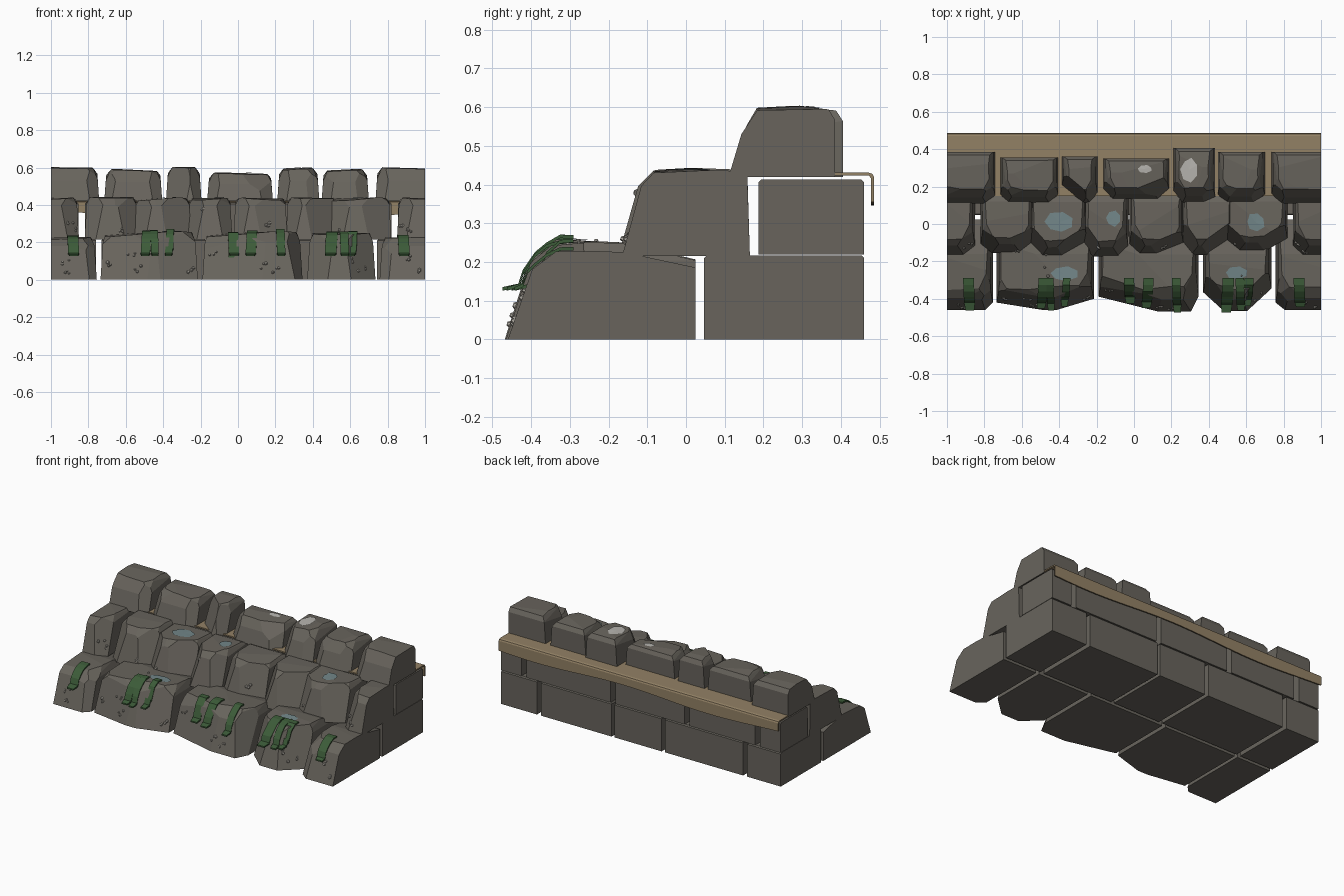
import bpy, bmesh, math, random
from mathutils import Vector
from mathutils.bvhtree import BVHTree

if "Cube" in bpy.data.objects:
    bpy.data.objects.remove(bpy.data.objects["Cube"])

random.seed(7)
trees = []


def material(name, rgb):
    m = bpy.data.materials.new(name)
    m.diffuse_color = (*rgb, 1)
    m.use_nodes = True
    m.node_tree.nodes["Principled BSDF"].inputs["Base Color"].default_value = m.diffuse_color
    return m


STONE = material("grey stone", (0.138, 0.127, 0.108))
SAND = material("sand", (0.29, 0.22, 0.13))
WEED = material("seaweed green", (0.045, 0.105, 0.04))
WATER = material("pool water", (0.17, 0.24, 0.25))
PALE = material("pale stain", (0.47, 0.46, 0.43))
SHELL = material("barnacle shell", (0.38, 0.36, 0.32))


def finish(name, bm, mat):
    bmesh.ops.recalc_face_normals(bm, faces=bm.faces)
    me = bpy.data.meshes.new(name)
    bm.to_mesh(me)
    bm.free()
    me.materials.append(mat)
    ob = bpy.data.objects.new(name, me)
    bpy.context.collection.objects.link(ob)
    return ob


def cut(bm, co, no):
    geom = bm.verts[:] + bm.edges[:] + bm.faces[:]
    bmesh.ops.bisect_plane(bm, geom=geom, dist=1e-5, plane_co=co,
                           plane_no=Vector(no).normalized(), clear_outer=True)
    bmesh.ops.holes_fill(bm, edges=bm.edges[:], sides=0)


def rock(name, prof, x0, x1, yf, yb, z0, z1, left=None, right=None):
    """Profile swept in x, with corners and top sliced into facets."""
    bm = bmesh.new()
    for x, s in ((x0, 1), (x1, -1)):
        end = abs(abs(x) - 1) < 1e-6
        for u, v, inset in prof:
            bm.verts.new((x + (0 if end else s * inset),
                          yf + u * (yb - yf), z0 + v * (z1 - z0)))
    bmesh.ops.convex_hull(bm, input=bm.verts[:])
    bmesh.ops.dissolve_limit(bm, angle_limit=0.02, verts=bm.verts[:], edges=bm.edges[:])
    # front corner slices: (distance along x, distance along y)
    for c, x, s in ((left, x0, -1), (right, x1, 1)):
        if c:
            dx, dy = c
            n = Vector((s * dy, -dx, 0)).normalized()
            n.z = 0.33
            cut(bm, (x, yf + dy, z0), n)
            n2 = Vector((s * 0.6, -0.35, 0.75))
            cut(bm, (x - s * 0.055, yf + 0.3 * (yb - yf), z1 - 0.012), n2)
    # broken top and shoulder facets
    xc, d = (x0 + x1) / 2, yb - yf
    r = random.uniform
    cut(bm, (xc, yf + 0.45 * d, z1 - 0.006), (r(-.1, .1), r(-.08, .0), 1))
    cut(bm, (xc, yf + 0.2 * d, z1 - 0.02), (r(-.35, .35), -0.8, 0.75))
    trees.append(BVHTree.FromBMesh(bm))
    finish(name, bm, STONE)


# Lower front boulders
LOW = [(0, 0, 0), (.13, .78, .012), (.27, 1, .04), (.62, .97, .03), (1, .8, .015), (1, 0, 0)]
for i, (a, b, yf, zt, l, r) in enumerate([
        (-1, -.755, -.46, .232, None, (.04, .04)),
        (-.735, -.215, -.46, .258, (.25, .04), (.2, .06)),
        (-.19, .345, -.468, .258, (.32, .08), (.04, .08)),
        (.37, .735, -.465, .255, (.11, .10), (.13, .12)),
        (.757, 1, -.46, .232, (.05, .04), None)]):
    rock(f"lower_boulder_{i + 1}", LOW, a, b, yf, .025, 0, zt, l, r)

# Middle boulders
MID = [(0, 0, 0), (.15, .8, .01), (.28, 1, .035), (.86, .97, .025), (.98, .9, .012), (1, 0, 0)]
for i, (a, b, yf, zt, l, r) in enumerate([
        (-1, -.85, -.165, .442, None, (.06, .05)),
        (-.82, -.535, -.155, .446, (.06, .05), (.07, .06)),
        (-.555, -.25, -.175, .44, (.06, .07), (.13, .08)),
        (-.27, -.03, -.175, .44, (.05, .07), (.05, .05)),
        (-.025, .265, -.165, .44, (.05, .05), (.14, .06)),
        (.255, .535, -.165, .442, (.05, .07), (.14, .10)),
        (.47, .82, -.145, .44, (.09, .08), (.12, .07)),
        (.85, 1, -.165, .442, (.05, .05), None)]):
    rock(f"middle_boulder_{i + 1}", MID, a, b, yf, .165, .215, zt, l, r)

# Crest boulders
TOP = [(0, 0, 0), (.12, .6, .008), (.28, .96, .035), (.65, 1, .04), (.94, .95, .03), (1, .8, .01), (1, 0, 0)]
for i, (a, b, yf, yb, zt, l, r) in enumerate([
        (-1, -.742, .11, .385, .603, None, (.05, .04)),
        (-.715, -.405, .115, .355, .592, (.04, .04), (.05, .04)),
        (-.385, -.195, .115, .36, .606, (.11, .09), (.04, .05)),
        (-.165, .187, .135, .35, .573, (.05, .05), (.06, .05)),
        (.21, .435, .115, .405, .6, (.05, .06), (.06, .03)),
        (.447, .7, .115, .385, .592, (.05, .04), (.06, .04)),
        (.735, 1, .11, .385, .603, (.05, .05), None)]):
    rock(f"crest_boulder_{i + 1}", TOP, a, b, yf, yb, .42, zt, l, r)


# Squared backing blocks
def block_row(name, splits, y0, y1, z0, z1):
    edges = [-1] + [e for s, w in splits for e in (s - w, s + w)] + [1]
    for i in range(0, len(edges), 2):
        bm = bmesh.new()
        bmesh.ops.create_cube(bm, size=1)
        lo, hi = Vector((edges[i], y0, z0)), Vector((edges[i + 1], y1, z1))
        for v in bm.verts:
            v.co = Vector(lo[k] + (v.co[k] + .5) * (hi[k] - lo[k]) for k in range(3))
        top = [e for e in bm.edges if all(v.co.z > z1 - .001 for v in e.verts)
               and not all(abs(abs(v.co.x) - 1) < .001 for v in e.verts)]
        bmesh.ops.bevel(bm, geom=top, offset=.007, segments=1, affect='EDGES')
        finish(f"{name}_{i // 2 + 1}", bm, STONE)


block_row("lower_back_block", [(-.745, .014), (-.16, .012), (.2, .01), (.73, .014)], .047, .46, 0, .217)
block_row("middle_back_block", [(-.835, .018), (-.33, .018), (.2, .018), (.838, .018)], .187, .46, .219, .413)

# Sand sheet with a lip hanging over the back, its lower edge wavy
bm = bmesh.new()
rows = []
N = 32
for i in range(N + 1):
    x = -1 + 2 * i / N
    zb = .358 + .012 * math.sin(x * 5 + 1)
    prof = [(.15, .431), (.47, .431), (.482, .427), (.486, .418), (.486, zb),
            (.478, zb), (.478, .416), (.472, .423), (.15, .423)]
    rows.append([bm.verts.new((x, y, z)) for y, z in prof])
for p, q in zip(rows, rows[1:]):
    for k in range(9):
        bm.faces.new((p[k], p[k - 1], q[k - 1], q[k]))
bm.faces.new(rows[0])
bm.faces.new(rows[-1])
finish("sand_sheet", bm, SAND)


def hit(origin, direction):
    best = None
    for t in trees:
        co, no, _, dist = t.ray_cast(Vector(origin), Vector(direction))
        if co and (best is None or dist < best[2]):
            best = (co, no, dist)
    return best


# Seaweed straps draped over the lower boulders
for i, (x, w) in enumerate([(-.885, .058), (-.485, .05), (-.45, .04), (-.36, .04), (-.027, .055), (.078, .055),
                            (.225, .045), (.505, .062), (.565, .045), (.615, .05), (.882, .058)]):
    bm = bmesh.new()
    path = []
    for y in (-.29, -.325, -.36, -.39):
        h = hit((x, y, 1), (0, 0, -1))
        path.append((y, h[0].z + .004 if h else .2))
    for z in (.17, .135):
        h = hit((x, -1, z), (0, 1, 0))
        path.append(((h[0].y if h else -.42) - .008, z))
    path.append((path[-1][0] - random.uniform(.02, .045), .126))
    prev = None
    for k, (y, z) in enumerate(path):
        sx = x - .012 * k / 6 * (1 if i % 2 else -.6)
        hw = w / 2 * (.8 if k == 6 else 1)
        ring = [bm.verts.new((sx + a * hw, y, z + b)) for a, b in ((-1, 0), (1, 0), (1, .009), (-1, .009))]
        if prev:
            for n in range(4):
                bm.faces.new((prev[n - 1], prev[n], ring[n], ring[n - 1]))
        else:
            bm.faces.new(ring)
        prev = ring
    bm.faces.new(prev)
    finish(f"seaweed_strap_{i + 1}", bm, WEED)

# Tide pools and pale stains laid on the tops
for name, mat, x, y, rx, ry in [
        ("tide_pool_1", WATER, -.40, .01, .075, .055), ("tide_pool_2", WATER, -.11, .03, .045, .045),
        ("tide_pool_3", WATER, .65, .01, .05, .05), ("tide_pool_4", WATER, -.375, -.265, .075, .038),
        ("tide_pool_5", WATER, .55, -.26, .065, .038), ("pale_stain_1", PALE, .06, .295, .04, .022),
        ("pale_stain_2", PALE, .295, .29, .045, .065)]:
    bm = bmesh.new()
    ring = []
    for k in range(7):
        a = k * math.tau / 7 + .4
        s = random.uniform(.85, 1.1)
        px, py = x + rx * s * math.cos(a), y + ry * s * math.sin(a)
        ring.append(bm.verts.new((px, py, hit((px, py, 1), (0, 0, -1))[0].z + .004)))
    mid = bm.verts.new((x, y, hit((x, y, 1), (0, 0, -1))[0].z + .004))
    for k in range(7):
        bm.faces.new((ring[k - 1], ring[k], mid))
    finish(name, bm, mat)

# Barnacle clusters on the seaward faces
bm = bmesh.new()
for x, z in [(-.91, .05), (-.92, .1), (-.68, .08), (-.57, .14), (-.54, .06), (-.26, .05), (-.13, .14), (.13, .07),
             (.2, .05), (.6, .1), (.66, .06), (.9, .12), (.95, .05), (-.9, .31), (-.87, .26), (-.63, .27),
             (-.46, .25), (-.19, .37), (.16, .29), (.56, .26), (.86, .3), (.91, .27)]:
    for _ in range(3):
        h = hit((x + random.uniform(-.022, .022), -1, z + random.uniform(-.018, .018)), (0, 1, 0))
        if h and h[0].y < 0:
            m = h[1].to_track_quat('Z', 'Y').to_matrix().to_4x4()
            m.translation = h[0] + h[1] * .003
            rad = random.uniform(.006, .011)
            bmesh.ops.create_cone(bm, cap_ends=True, segments=6, radius1=rad, radius2=rad * .5,
                                  depth=.008, matrix=m)
finish("barnacles", bm, SHELL)
